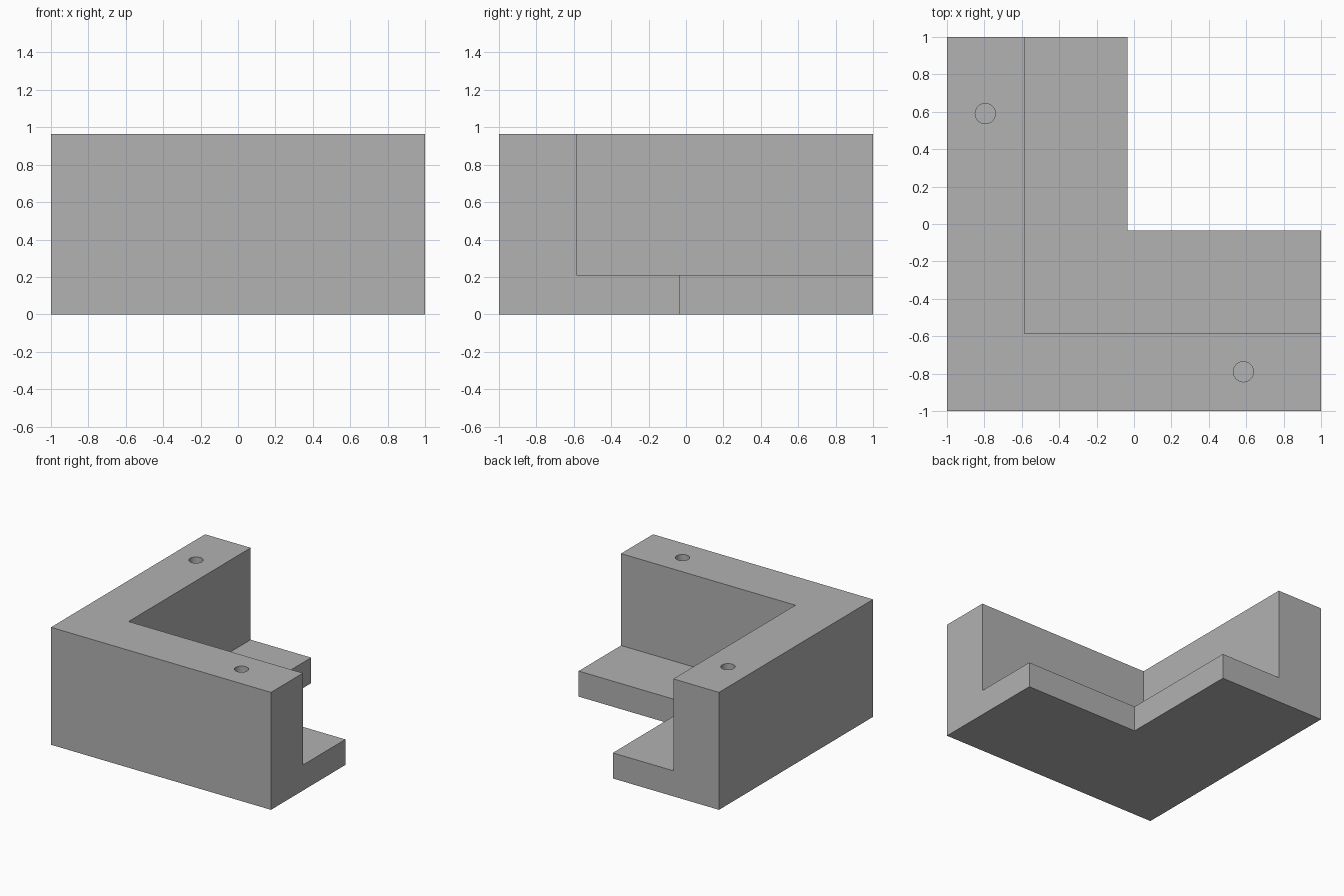
import bpy
import bmesh
import math

cube = bpy.data.objects.get("Cube")
if cube:
    bpy.data.objects.remove(cube, do_unlink=True)

TOP = 0.965
HOLE_DEPTH = 0.5

grey = bpy.data.materials.new("mid_grey")
grey.use_nodes = True
colour = (0.445, 0.445, 0.445, 1)
grey.diffuse_color = colour
grey.node_tree.nodes["Principled BSDF"].inputs["Base Color"].default_value = colour

# Wall and ledge section: distance in from the outer face, height
section = [(0, 0), (0.965, 0), (0.965, 0.21), (0.415, 0.21), (0.415, TOP), (0, TOP)]

# Sweep the section along both arms with a mitred corner
bm = bmesh.new()
stations = [
    [bm.verts.new((1, d - 1, z)) for d, z in section],
    [bm.verts.new((d - 1, d - 1, z)) for d, z in section],
    [bm.verts.new((d - 1, 1, z)) for d, z in section],
]
for a, b in zip(stations, stations[1:]):
    for i in range(len(section)):
        j = (i + 1) % len(section)
        bm.faces.new((a[i], a[j], b[j], b[i]))
bm.faces.new(stations[0])
bm.faces.new(stations[-1])
bmesh.ops.recalc_face_normals(bm, faces=bm.faces)
bmesh.ops.dissolve_limit(bm, angle_limit=math.radians(1), verts=bm.verts, edges=bm.edges)
mesh = bpy.data.meshes.new("corner_bracket")
bm.to_mesh(mesh)
bm.free()
mesh.materials.append(grey)
bracket = bpy.data.objects.new("corner_bracket", mesh)
bpy.context.collection.objects.link(bracket)

# Blind screw hole in the top of each arm
cutters = []
for x, y in ((-0.795, 0.59), (0.585, -0.79)):
    bpy.ops.mesh.primitive_cylinder_add(
        vertices=32, radius=0.054, depth=2 * HOLE_DEPTH, location=(x, y, TOP))
    cutter = bpy.context.object
    cutter.name = "hole_cutter"
    cutter.hide_render = True
    cutter.data.materials.append(grey)
    cutters.append(cutter)
    cut = bracket.modifiers.new("screw_hole", "BOOLEAN")
    cut.operation = "DIFFERENCE"
    cut.solver = "EXACT"
    cut.object = cutter

bpy.ops.object.select_all(action="DESELECT")
bracket.select_set(True)
bpy.context.view_layer.objects.active = bracket
for name in [m.name for m in bracket.modifiers]:
    bpy.ops.object.modifier_apply(modifier=name)
for cutter in cutters:
    bpy.data.objects.remove(cutter, do_unlink=True)
bpy.ops.object.shade_smooth_by_angle(angle=math.radians(30))
